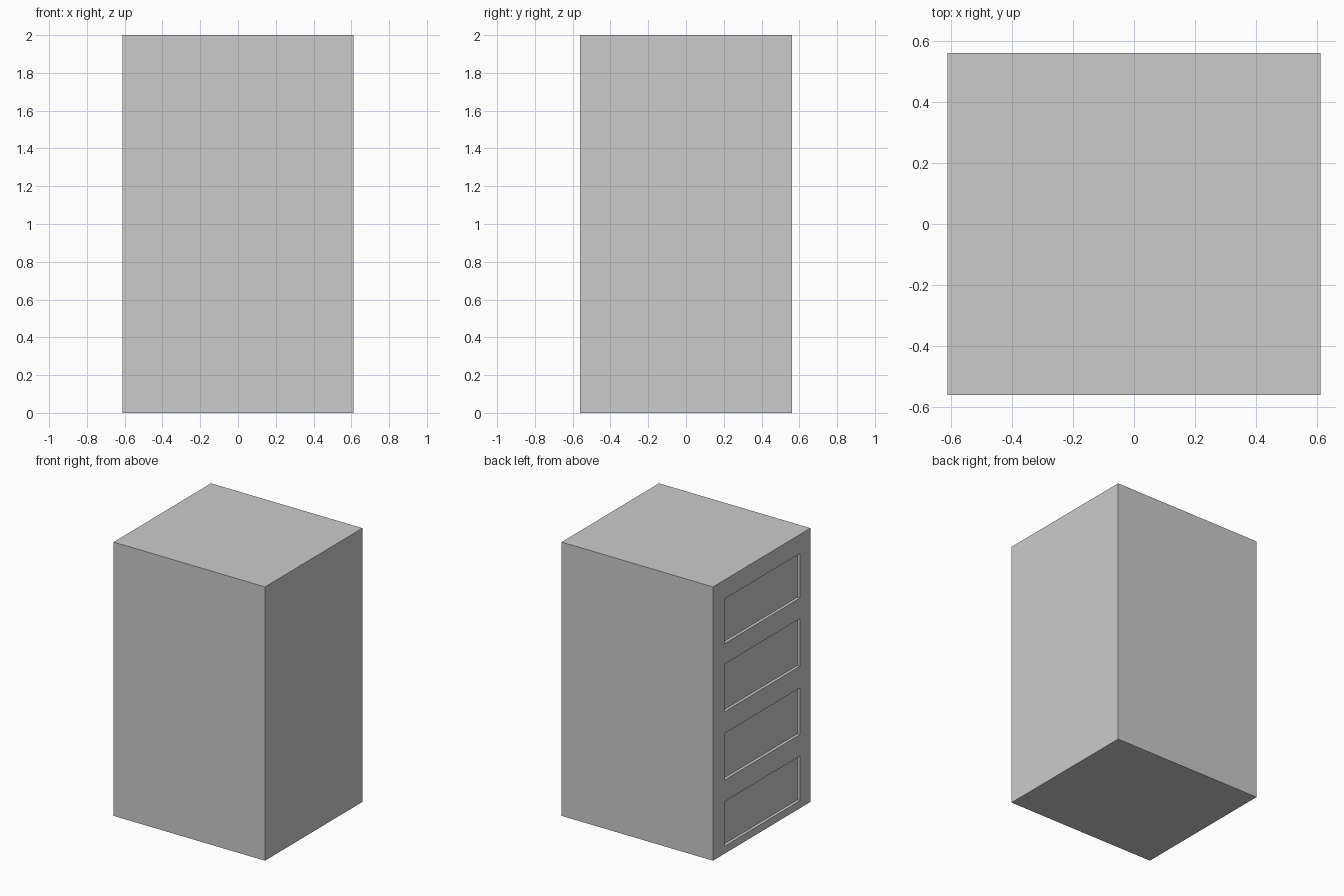
import bpy, bmesh
from mathutils import Matrix

if "Cube" in bpy.data.objects:
    bpy.data.objects.remove(bpy.data.objects["Cube"])

HX, HY, H = 0.612, 0.562, 2.0
DEPTH = 0.022


def add_box(bm, lo, hi):
    size = [b - a for a, b in zip(lo, hi)]
    mid = [(a + b) / 2 for a, b in zip(lo, hi)]
    bmesh.ops.create_cube(bm, size=1, matrix=Matrix.Translation(mid) @ Matrix.Diagonal((*size, 1)))


def make_object(name, boxes):
    bm = bmesh.new()
    for lo, hi in boxes:
        add_box(bm, lo, hi)
    me = bpy.data.meshes.new(name)
    bm.to_mesh(me)
    bm.free()
    ob = bpy.data.objects.new(name, me)
    bpy.context.collection.objects.link(ob)
    return ob


# Cabinet body
cabinet = make_object("cabinet_body", [((-HX, -HY, 0), (HX, HY, H))])

# Four shallow drawer panels sunk into the left (-x) side
panels = [(0.055, 0.381), (0.538, 0.879), (1.037, 1.385), (1.535, 1.861)]
cutter = make_object("drawer_recess_cutter",
                     [((-HX - 0.1, -0.443, z0), (-HX + DEPTH, 0.431, z1)) for z0, z1 in panels])
cutter.hide_render = True
cutter.display_type = 'WIRE'

mod = cabinet.modifiers.new("drawer_recesses", 'BOOLEAN')
mod.operation = 'DIFFERENCE'
mod.solver = 'EXACT'
mod.object = cutter

# Bake the recesses and drop the helper
bpy.context.view_layer.objects.active = cabinet
bpy.ops.object.modifier_apply(modifier=mod.name)
bpy.data.objects.remove(cutter)
